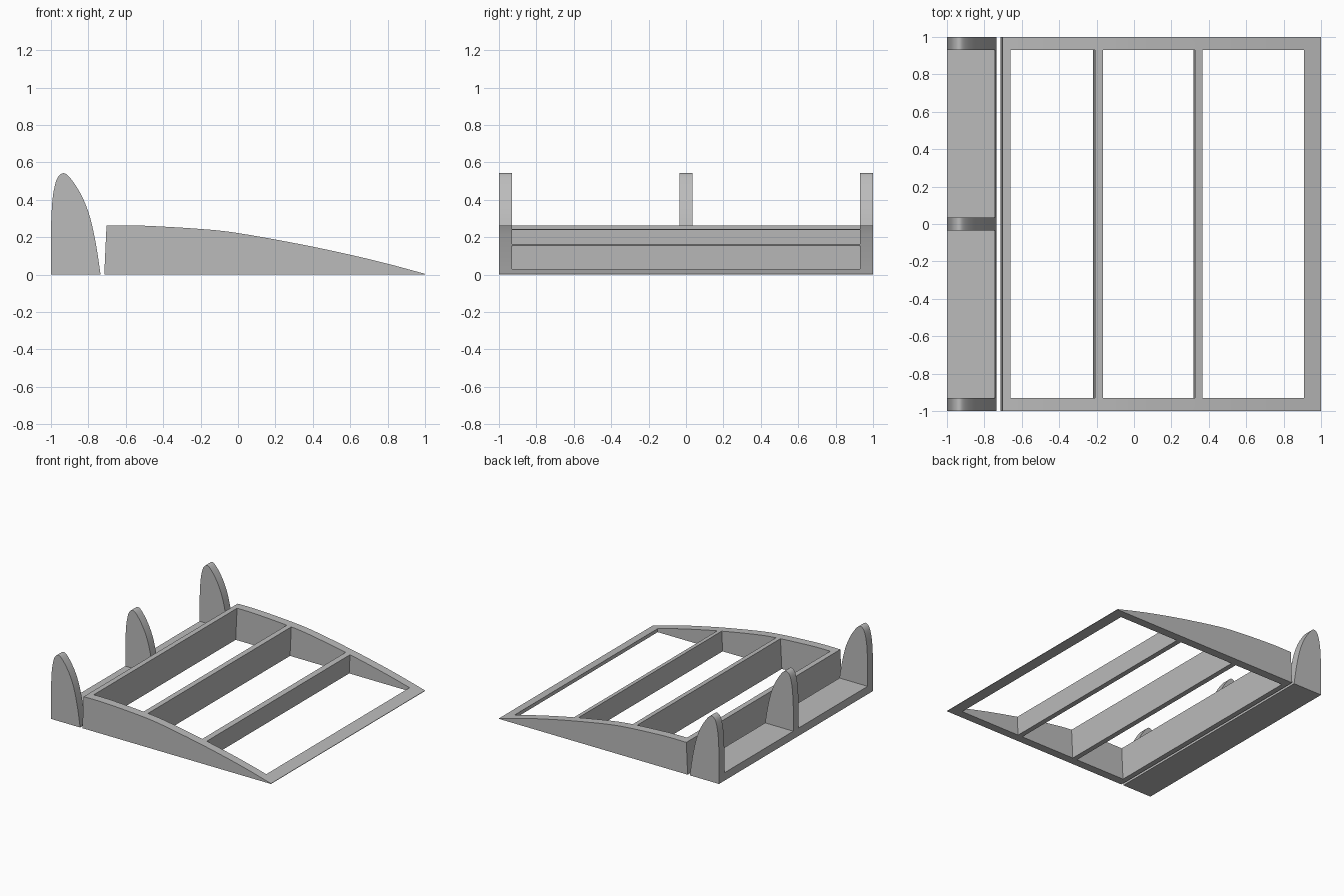
import bpy, bmesh, math
from mathutils import Vector

if "Cube" in bpy.data.objects:
    bpy.data.objects.remove(bpy.data.objects["Cube"], do_unlink=True)

grey = bpy.data.materials.new("plain grey")
grey.use_nodes = True
colour = (0.5, 0.5, 0.5, 1)
grey.diffuse_color = colour
grey.node_tree.nodes["Principled BSDF"].inputs["Base Color"].default_value = colour


def smooth_path(points, steps=4):
    """Catmull-Rom curve through the given x, z points."""
    p = [Vector(q) for q in points]
    p = [2 * p[0] - p[1]] + p + [2 * p[-1] - p[-2]]
    out = []
    for a, b, c, d in zip(p, p[1:], p[2:], p[3:]):
        for i in range(steps):
            t = i / steps
            out.append(0.5 * (2 * b + (c - a) * t + (2 * a - 5 * b + 4 * c - d) * t**2
                              + (3 * b - a - 3 * c + d) * t**3))
    return out + [p[-2]]


def prism(name, profile, y0, y1):
    """Extrude an x, z profile along y."""
    bm = bmesh.new()
    face = bm.faces.new([bm.verts.new((x, y0, z)) for x, z in profile])
    side = bmesh.ops.extrude_face_region(bm, geom=[face])["geom"]
    moved = [v for v in side if isinstance(v, bmesh.types.BMVert)]
    bmesh.ops.translate(bm, verts=moved, vec=(0, y1 - y0, 0))
    bmesh.ops.recalc_face_normals(bm, faces=bm.faces)
    mesh = bpy.data.meshes.new(name)
    bm.to_mesh(mesh)
    bm.free()
    mesh.materials.append(grey)
    ob = bpy.data.objects.new(name, mesh)
    bpy.context.collection.objects.link(ob)
    return ob


def select(ob):
    bpy.ops.object.select_all(action="DESELECT")
    ob.select_set(True)
    bpy.context.view_layer.objects.active = ob


def carve(body, cutters):
    """Subtract the cutters, then shade with sharp edges kept."""
    select(body)
    for cutter in cutters:
        mod = body.modifiers.new("carve", "BOOLEAN")
        mod.operation = "DIFFERENCE"
        mod.solver = "EXACT"
        mod.object = cutter
        bpy.ops.object.modifier_apply(modifier=mod.name)
        bpy.data.objects.remove(cutter, do_unlink=True)
    bpy.ops.object.shade_smooth_by_angle(angle=math.radians(30))


RAIL = 0.93   # inner face of the side rails and end ribs
HALF = 0.035  # half thickness of the middle rib

# Sloping frame: curved wedge with three openings between leaning crossbars
crown = smooth_path([(-0.703, 0.262), (-0.6, 0.263), (-0.47, 0.26), (-0.2, 0.244),
                     (0, 0.222), (0.33, 0.163), (0.6, 0.106), (0.8, 0.058), (1, 0.004)])
frame = prism("sloping_frame", [(-0.715, 0)] + crown + [(1, 0)], -1, 1)
openings = []
for left, right, lean in ((-0.672, -0.22, 0.013), (-0.178, 0.318, 0.013), (0.36, 0.908, 0.002)):
    shape = [(left - 0.005, -0.1), (right - lean * 0.4, -0.1),
             (right + lean * 1.2, 0.3), (left + 0.014, 0.3)]
    openings.append(prism("opening_cutter", shape, -RAIL, RAIL))
carve(frame, openings)

# Rear unit: three rounded ribs standing on a flat floor
fin = smooth_path([(-1, 0.26), (-0.992, 0.4), (-0.977, 0.485), (-0.96, 0.525), (-0.935, 0.542),
                   (-0.91, 0.53), (-0.875, 0.487), (-0.835, 0.42), (-0.8, 0.335),
                   (-0.775, 0.24), (-0.754, 0.13), (-0.735, 0)])
ribs = prism("ribbed_floor", [(-1, 0)] + fin, -1, 1)
gap = [(-1.1, 0.065), (-0.6, 0.065), (-0.6, 0.7), (-1.1, 0.7)]
carve(ribs, [prism("gap_cutter", gap, -RAIL, -HALF), prism("gap_cutter", gap, HALF, RAIL)])
